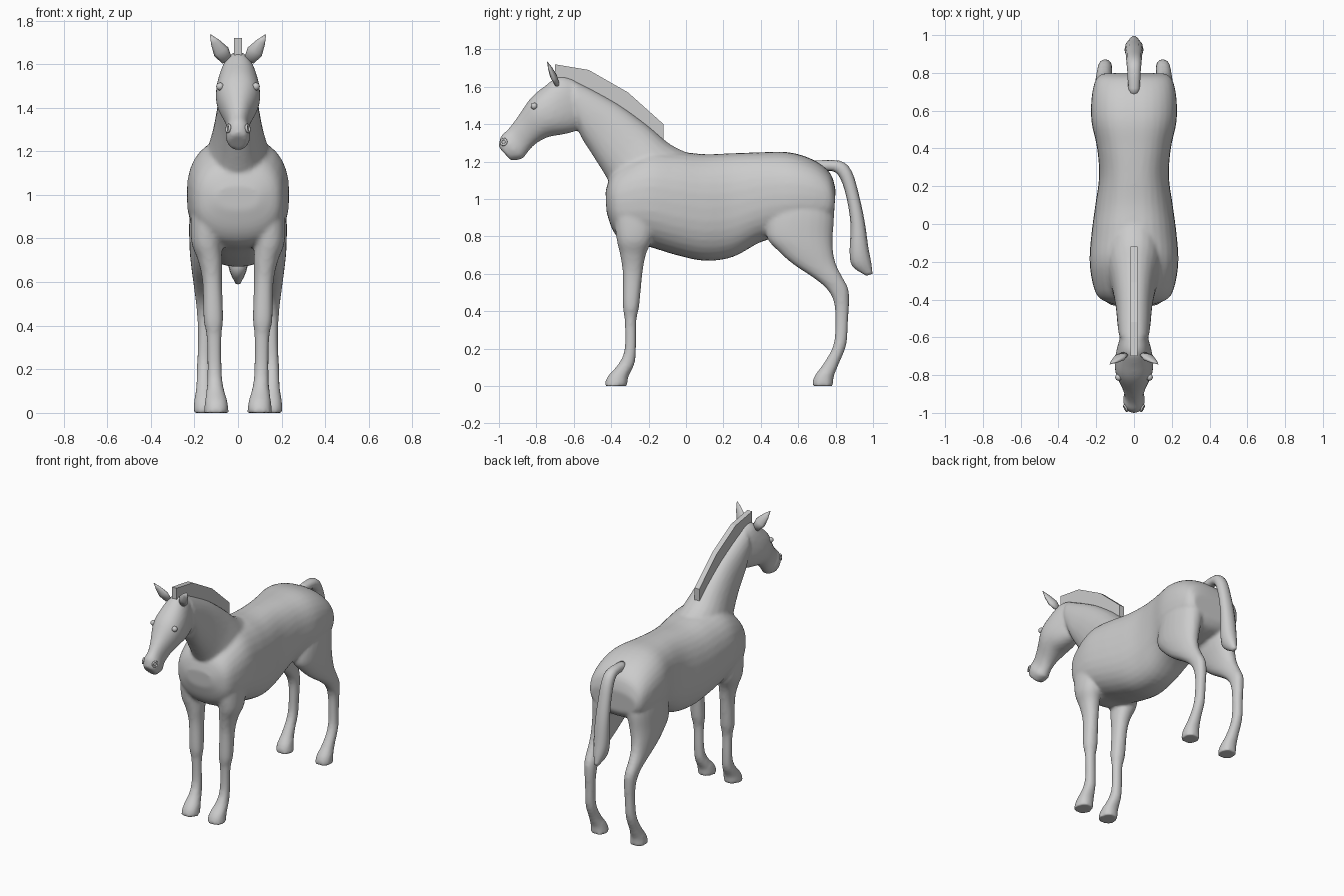
import bpy, bmesh, math
from mathutils import Vector

if "Cube" in bpy.data.objects:
    bpy.data.objects.remove(bpy.data.objects["Cube"])


def catmull(a, b, c, d, t):
    return 0.5 * (2*b + (c - a)*t + (2*a - 5*b + 4*c - d)*t*t + (3*b - a - 3*c + d)*t**3)


def loft(bm, sections, side=1, sides=24, steps=4, power=2.2):
    """Skin through sections (y1, z1, y2, z2, centre x, half width)."""
    rows, n = [], len(sections)
    for i in range(n - 1):
        a, b, c, d = (sections[min(max(i + k, 0), n - 1)] for k in (-1, 0, 1, 2))
        for s in range(steps):
            rows.append([catmull(*v, s / steps) for v in zip(a, b, c, d)])
    rows.append(sections[-1])
    rings = []
    for y1, z1, y2, z2, x, w in rows:
        ring = []
        for k in range(sides):
            t = 2 * math.pi * k / sides
            c, s = math.cos(t), math.sin(t)
            u = math.copysign(abs(c) ** (2 / power), c)
            v = math.copysign(abs(s) ** (2 / power), s)
            ring.append(bm.verts.new((side * (x + w * v),
                                      (y1 + y2) / 2 + u * (y1 - y2) / 2,
                                      (z1 + z2) / 2 + u * (z1 - z2) / 2)))
        rings.append(ring)
    for a, b in zip(rings, rings[1:]):
        for k in range(sides):
            j = (k + 1) % sides
            bm.faces.new((a[k], a[j], b[j], b[k]))
    bm.faces.new(rings[0])
    bm.faces.new(rings[-1])


def finish(bm, name, smooth=True):
    bmesh.ops.recalc_face_normals(bm, faces=bm.faces)
    me = bpy.data.meshes.new(name)
    bm.to_mesh(me)
    bm.free()
    for p in me.polygons:
        p.use_smooth = smooth
    ob = bpy.data.objects.new(name, me)
    bpy.context.collection.objects.link(ob)
    return ob


torso = [(-.43, 1.04, -.425, .93, 0, .10), (-.40, 1.13, -.39, .83, 0, .18),
         (-.33, 1.20, -.33, .77, 0, .215), (-.2, 1.26, -.2, .745, 0, .235),
         (-.05, 1.255, -.05, .70, 0, .225), (.1, 1.24, .1, .67, 0, .205),
         (.25, 1.245, .25, .69, 0, .185), (.4, 1.25, .4, .77, 0, .195),
         (.55, 1.25, .53, .80, 0, .225), (.68, 1.21, .65, .82, 0, .225),
         (.77, 1.14, .75, .85, 0, .205), (.80, 1.05, .79, .90, 0, .17)]
neck = [(.05, 1.23, -.30, .92, 0, .14), (-.08, 1.29, -.38, 1.04, 0, .145),
        (-.2, 1.39, -.44, 1.14, 0, .118), (-.35, 1.50, -.50, 1.235, 0, .098),
        (-.5, 1.585, -.56, 1.33, 0, .088), (-.6, 1.635, -.58, 1.39, 0, .08)]
head = [(-.6, 1.64, -.565, 1.40, 0, .065), (-.68, 1.655, -.585, 1.365, 0, .082),
        (-.76, 1.60, -.66, 1.345, 0, .10), (-.83, 1.54, -.74, 1.33, 0, .098),
        (-.90, 1.44, -.81, 1.29, 0, .065), (-.95, 1.375, -.85, 1.245, 0, .05),
        (-.99, 1.335, -.875, 1.215, 0, .058), (-1.003, 1.28, -.935, 1.205, 0, .042)]

# Legs: (z, front y, back y, centre x, half width)
front_leg = [(0, -.437, -.313, .10, .057), (.05, -.42, -.308, .10, .052),
             (.12, -.36, -.275, .105, .038), (.2, -.328, -.267, .108, .033),
             (.35, -.328, -.265, .11, .034), (.43, -.338, -.25, .113, .045),
             (.6, -.338, -.233, .118, .045), (.7, -.352, -.215, .128, .056),
             (.79, -.372, -.18, .145, .07), (.95, -.39, -.15, .14, .075)]
hind_leg = [(0, .673, .788, .15, .055), (.05, .685, .79, .152, .05),
            (.12, .735, .818, .155, .037), (.22, .788, .857, .155, .033),
            (.35, .798, .867, .152, .032), (.45, .79, .872, .152, .036),
            (.52, .752, .868, .155, .04), (.58, .68, .838, .158, .045),
            (.65, .575, .803, .157, .055), (.72, .495, .787, .152, .068),
            (.80, .43, .785, .142, .082), (.92, .44, .792, .13, .092),
            (1.04, .50, .77, .12, .085)]

# Body: overlapping lofts fused into one smooth skin
bm = bmesh.new()
loft(bm, torso, power=2.4, sides=32)
loft(bm, neck)
loft(bm, head)
for side in (1, -1):
    for leg in (front_leg, hind_leg):
        loft(bm, [(f, z, b, z, x, w) for z, f, b, x, w in leg], side)
body = finish(bm, "body")
fuse = body.modifiers.new("fuse", 'REMESH')
fuse.mode = 'VOXEL'
fuse.voxel_size = 0.011
fuse.use_smooth_shade = True
soften = body.modifiers.new("soften", 'SMOOTH')
soften.factor = 0.5
soften.iterations = 6

# Tail
bm = bmesh.new()
loft(bm, [(.68, 1.205, .70, 1.14, 0, .03), (.82, 1.205, .78, 1.15, 0, .035),
          (.885, 1.15, .825, 1.11, 0, .04), (.925, 1.02, .86, 1.0, 0, .043),
          (.955, .88, .88, .86, 0, .048), (.975, .74, .875, .72, 0, .05),
          (.99, .66, .89, .64, 0, .038), (.997, .60, .965, .59, 0, .012)], sides=12, steps=3)
finish(bm, "tail")

# Mane: flat slab along the crest
bm = bmesh.new()
outline = [(-.70, 1.72), (-.52, 1.69), (-.31, 1.57), (-.12, 1.40), (-.12, 1.30),
           (-.31, 1.45), (-.52, 1.57), (-.70, 1.63)]
left = [bm.verts.new((-.018, y, z)) for y, z in outline]
right = [bm.verts.new((.018, y, z)) for y, z in outline]
for i in range(8):
    j = (i + 1) % 8
    bm.faces.new((left[i], left[j], right[j], right[i]))
for i in range(3):
    for s in (left, right):
        bm.faces.new((s[i], s[i + 1], s[6 - i], s[7 - i]))
finish(bm, "mane", False)

for side, label in ((1, "left"), (-1, "right")):
    # Ear: flattened leaf tapering to the tip
    bm = bmesh.new()
    base, tip = Vector((.05, -.69, 1.615)), Vector((.127, -.742, 1.735))
    rings = []
    for t, r in ((0, .022), (.35, .032), (.7, .019), (1, .002)):
        c = base.lerp(tip, t)
        rings.append([bm.verts.new((side * (c.x + r * math.cos(a)), c.y + .6 * r * math.sin(a),
                                    c.z - .6 * r * math.cos(a)))
                      for a in (k * math.pi / 4 for k in range(8))])
    for a, b in zip(rings, rings[1:]):
        for k in range(8):
            bm.faces.new((a[k], a[k - 1], b[k - 1], b[k]))
    bm.faces.new(rings[0])
    bm.faces.new(rings[-1])
    finish(bm, label + "_ear")

    # Eye and nostril rim
    bpy.ops.mesh.primitive_uv_sphere_add(segments=16, ring_count=10, radius=.018,
                                         location=(side * .082, -.812, 1.497))
    bpy.context.object.name = label + "_eye"
    bpy.ops.object.shade_smooth()
    bpy.ops.mesh.primitive_torus_add(major_segments=16, minor_segments=8, major_radius=.016,
                                     minor_radius=.006, location=(side * .045, -.975, 1.305),
                                     rotation=(0, math.radians(80 * side), math.radians(-25 * side)))
    bpy.context.object.name = label + "_nostril"
    bpy.ops.object.shade_smooth()
